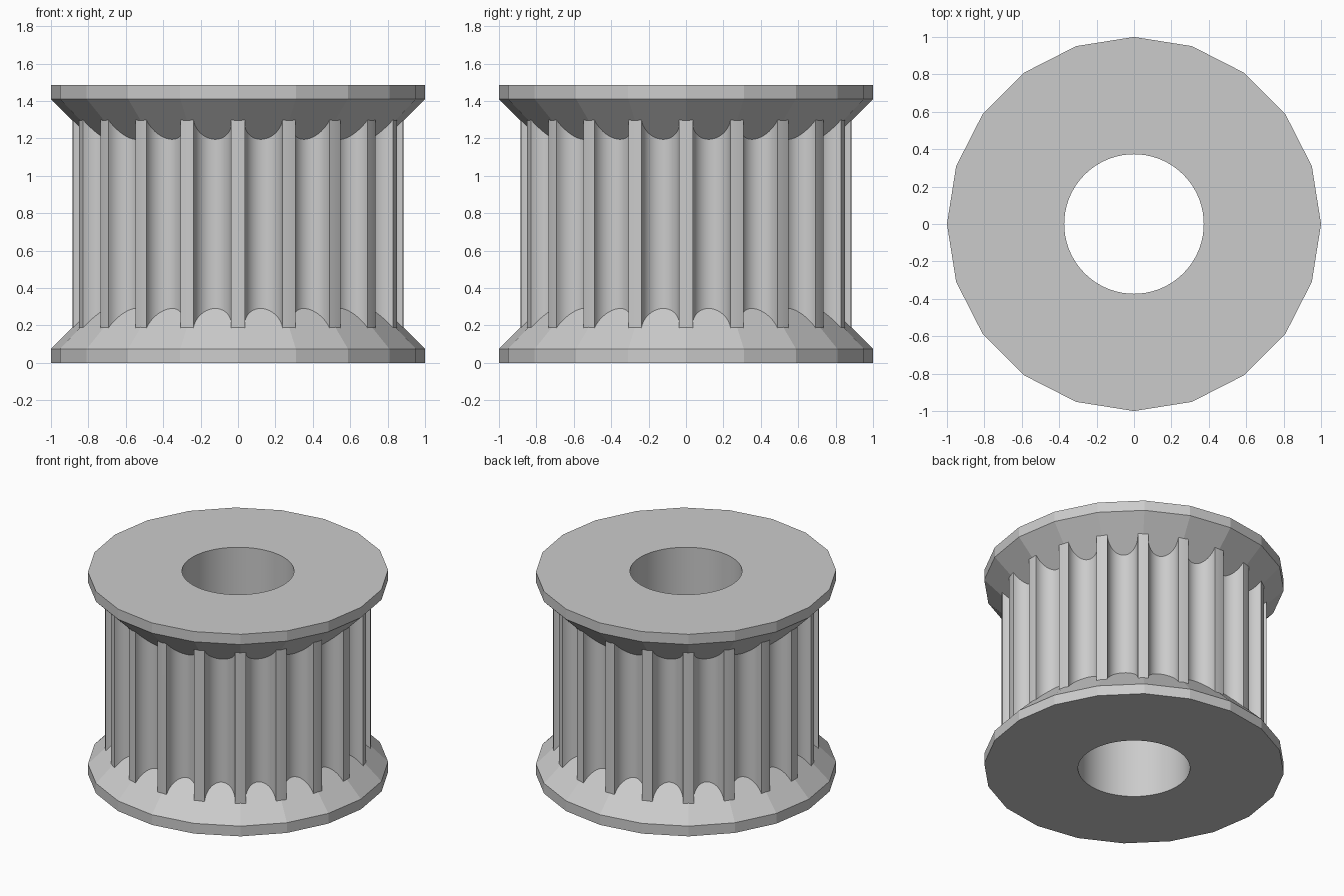
import bpy
import bmesh
from math import sin, cos, radians, pi

cube = bpy.data.objects.get("Cube")
if cube:
    bpy.data.objects.remove(cube, do_unlink=True)

TEETH = 20
HEIGHT = 1.485
TOOTH_R = 0.885       # outer radius of the teeth
GROOVE_R = 0.102      # radius of each round groove
GROOVE_C = 0.877      # distance of groove centres from the axis
RIM = 0.075           # thickness of the flange rim
CONE = 0.3            # height of the 45 degree flange cone

grey = bpy.data.materials.new("machined_grey")
grey.use_nodes = True
grey.diffuse_color = (0.6, 0.6, 0.6, 1)
grey.node_tree.nodes["Principled BSDF"].inputs["Base Color"].default_value = (0.6, 0.6, 0.6, 1)


def loft(name, rings):
    """Solid through stacked rings of points, with flat caps."""
    bm = bmesh.new()
    loops = [[bm.verts.new(p) for p in ring] for ring in rings]
    n = len(loops[0])
    for low, high in zip(loops, loops[1:]):
        for i in range(n):
            j = (i + 1) % n
            bm.faces.new((low[i], low[j], high[j], high[i]))
    bm.faces.new(loops[0][::-1])
    bm.faces.new(loops[-1])
    bmesh.ops.recalc_face_normals(bm, faces=bm.faces)
    mesh = bpy.data.meshes.new(name)
    bm.to_mesh(mesh)
    bm.free()
    mesh.materials.append(grey)
    obj = bpy.data.objects.new(name, mesh)
    bpy.context.collection.objects.link(obj)
    return obj


def circle(r, z, n):
    return [(r * cos(2 * pi * i / n), r * sin(2 * pi * i / n), z) for i in range(n)]


def toothed_outline(z, steps=20):
    """Cylinder outline with a half-round groove between each pair of teeth."""
    pts = []
    for k in range(TEETH):
        a = 2 * pi * k / TEETH
        pts.append((TOOTH_R * cos(a), TOOTH_R * sin(a), z))
        mid = a + pi / TEETH
        for s in range(steps + 1):
            t = pi * s / steps
            u = GROOVE_C - GROOVE_R * sin(t)
            v = -GROOVE_R * cos(t)
            pts.append((u * cos(mid) - v * sin(mid), u * sin(mid) + v * cos(mid), z))
    return pts


def combine(target, other, operation):
    mod = target.modifiers.new(operation.lower(), "BOOLEAN")
    mod.operation = operation
    mod.solver = "EXACT"
    mod.object = other
    bpy.context.view_layer.objects.active = target
    bpy.ops.object.modifier_apply(modifier=mod.name)
    bpy.data.objects.remove(other, do_unlink=True)


# Toothed barrel
pulley = loft("toothed_pulley", [toothed_outline(0.03), toothed_outline(HEIGHT - 0.03)])

# Bottom and top flanges, each a faceted rim with a cone facing the teeth
for name, base, up in (("bottom_flange", 0, 1), ("top_flange", HEIGHT, -1)):
    profile = ((1, 0), (1, RIM), (1 - CONE, RIM + CONE))
    flange = loft(name, [circle(r, base + up * h, TEETH) for r, h in profile])
    combine(pulley, flange, "UNION")

# Shaft bore
bore = loft("bore_cutter", [circle(0.373, -0.2, 72), circle(0.373, HEIGHT + 0.2, 72)])
combine(pulley, bore, "DIFFERENCE")

# Smooth grooves and bore, crisp facets elsewhere
bpy.ops.object.select_all(action="DESELECT")
pulley.select_set(True)
bpy.context.view_layer.objects.active = pulley
bpy.ops.object.shade_smooth_by_angle(angle=radians(11))
